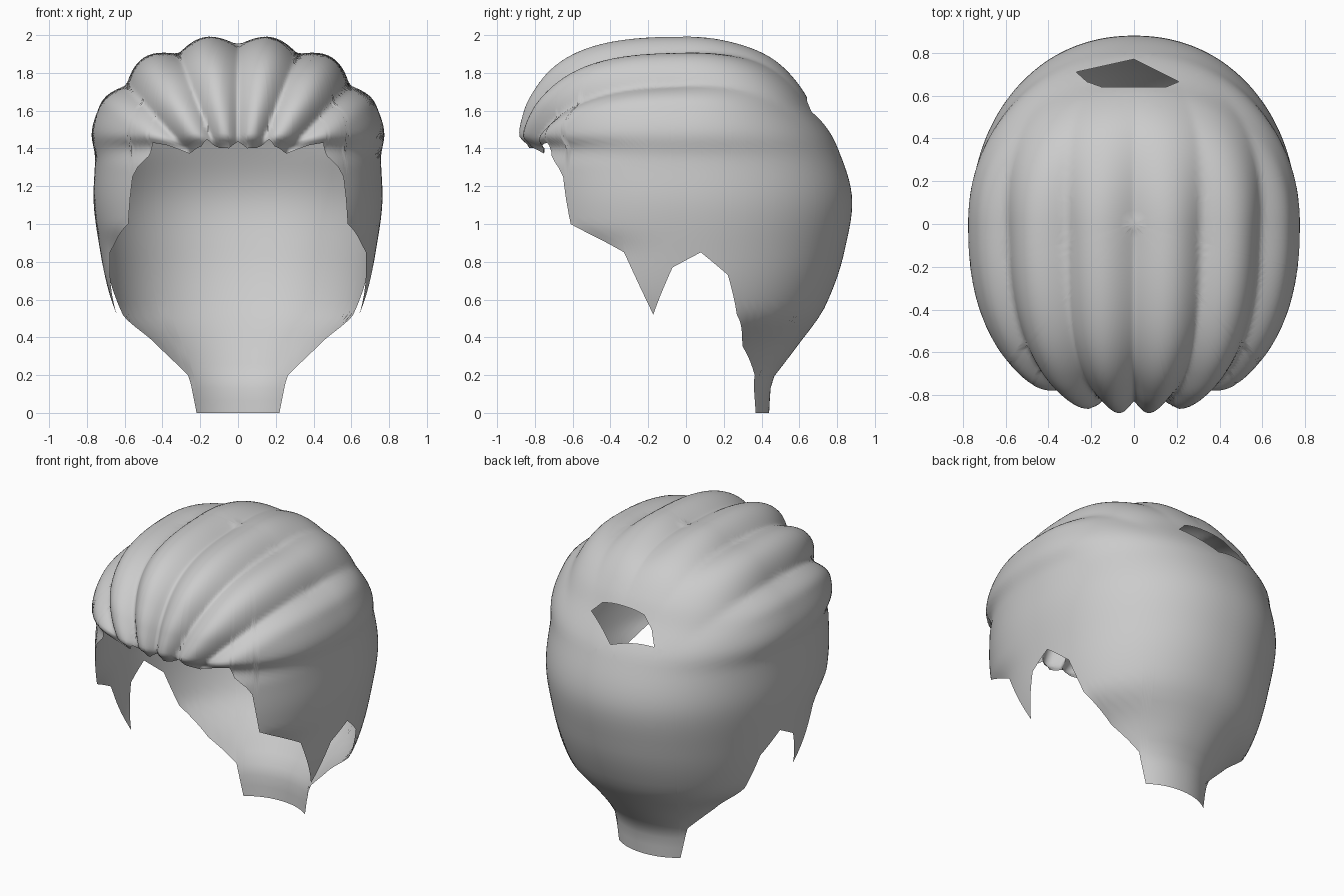
import bpy, bmesh, math
from mathutils import Vector

cube = bpy.data.objects.get("Cube")
if cube:
    bpy.data.objects.remove(cube)

TOP = 2.0
LOBE = math.radians(21.5)
ROWS = 60

# Shell profiles as (height, radius): sides, front and back
SIDE = [(0, .38), (.2, .40), (.35, .48), (.52, .65), (.8, .72), (1.15, .765), (1.35, .757),
        (1.47, .775), (1.62, .735), (1.75, .65), (1.88, .5), (1.95, .34), (1.99, .17), (2, 0)]
FRONT = [(0, .7), (.5, .76), (.85, .72), (1, .85), (1.3, .86), (1.4, .83), (1.47, .885),
         (1.6, .86), (1.73, .795), (1.84, .7), (1.94, .52), (1.99, .27), (2, 0)]
BACK = [(0, .44), (.15, .45), (.3, .55), (.57, .74), (.84, .835), (1.11, .88), (1.41, .8),
        (1.62, .67), (1.73, .605), (1.88, .46), (1.98, .2), (2, 0)]

# Lower hairline (x, y, z) from the middle of the fringe round to the nape
HAIRLINE = [(0, -.86, 1.46), (.05, -.86, 1.4), (.1, -.86, 1.41), (.165, -.85, 1.46),
            (.2, -.84, 1.41), (.28, -.82, 1.39), (.38, -.77, 1.42), (.45, -.73, 1.43),
            (.47, -.71, 1.36), (.52, -.66, 1.3), (.54, -.63, 1.25), (.57, -.6, 1),
            (.64, -.31, .85), (.63, -.17, .52), (.7, -.07, .77), (.74, .08, .85),
            (.68, .22, .73), (.6, .265, .52), (.42, .3, .35), (.27, .37, .2),
            (.22, .37, 0), (0, .44, 0)]
EDGE = [(math.atan2(x, -y), z) for x, y, z in HAIRLINE]

# Opening at the back of the crown, convex outline seen from above
HOLE = [(-.27, .71), (0, .77), (.21, .665), (.15, .64), (-.15, .64), (-.22, .665)]


def edge_height(angle):
    for (a, p), (b, q) in zip(EDGE, EDGE[1:]):
        if angle <= b:
            return p + (q - p) * (angle - a) / (b - a)
    return EDGE[-1][1]


def rooted(table):
    """Key a profile by the root of its depth, which keeps the crown round."""
    keys = [(math.sqrt(TOP - z), r) for z, r in reversed(table)]
    steps = [(q - p) / (b - a) for (a, p), (b, q) in zip(keys, keys[1:])]
    slopes = [steps[0]]
    for m, n in zip(steps, steps[1:]):
        slopes.append(2 * m * n / (m + n) if m * n > 0 else 0)
    return keys, slopes + [steps[-1]]


def radius(profile, s):
    """Monotone cubic through the profile keys."""
    keys, slopes = profile
    i = next((i for i in range(len(keys) - 2) if s <= keys[i + 1][0]), len(keys) - 2)
    (a, p), (b, q) = keys[i], keys[i + 1]
    h = b - a
    t = min(1, (s - a) / h)
    ease = t * t * (3 - 2 * t)
    bend = h * t * (1 - t) * (slopes[i] * (1 - t) - slopes[i + 1] * t)
    return p + (q - p) * ease + bend


def smooth(a, b, v):
    t = min(1, max(0, (v - a) / (b - a)))
    return t * t * (3 - 2 * t)


side, front, back = rooted(SIDE), rooted(FRONT), rooted(BACK)


def shell_point(theta, s):
    ahead = math.cos(theta) > 0
    depth = radius(front if ahead else back, s)
    sx, cy = math.sin(theta), -math.cos(theta)
    p = 2.35 if ahead else 2.12
    r = ((abs(sx) / radius(side, s)) ** p + (abs(cy) / depth) ** p) ** (-1 / p) if s > 0 else 0
    point = Vector((r * sx, r * cy, TOP - s * s))
    # Combed lobes fan out over the crown and fade towards the back
    centre = Vector((0, 0, 1.1))
    fan = abs(math.atan2(point.x, point.z - centre.z))
    groove = 1 - math.sqrt(math.sin(fan / LOBE * math.pi) ** 2 + .006)
    fade = smooth(.7, -.15, point.y) * smooth(1.25, 1.42, point.z)
    if fan > LOBE * 2.5:
        fade = 0
    return centre + (point - centre) * (1 - .07 * max(0, groove) * fade)


# Hair shell: columns round the head, rows from crown to hairline
half = {round(math.radians(i), 4) for i in range(180)}
half |= {round(a, 4) for a, z in EDGE[:-1]}
half = sorted(half)
angles = half + [math.pi] + [-a for a in reversed(half) if a > 0]

bm = bmesh.new()
crown = bm.verts.new(shell_point(0, 0))
columns = []
for a in angles:
    low = math.sqrt(TOP - edge_height(abs(a)))
    columns.append([bm.verts.new(shell_point(a, low * k / ROWS)) for k in range(1, ROWS + 1)])
# Level the crown tip with its first ring
crown.co.z = sum(c[0].co.z for c in columns) / len(columns)
for i, left in enumerate(columns):
    right = columns[(i + 1) % len(columns)]
    bm.faces.new((crown, left[0], right[0]))
    for k in range(ROWS - 1):
        bm.faces.new((left[k], left[k + 1], right[k + 1], right[k]))

# Cut the crown opening along its outline and remove the inside
planes = []
for (ax, ay), (bx, by) in zip(HOLE, HOLE[1:] + HOLE[:1]):
    planes.append((Vector((ax, ay, 0)), Vector((ay - by, bx - ax, 0)).normalized()))
for co, no in planes:
    near = [f for f in bm.faces if f.calc_center_median().y > .55
            and f.calc_center_median().z > 1.3 and abs(f.calc_center_median().x) < .35]
    geom = set(near) | {e for f in near for e in f.edges} | {v for f in near for v in f.verts}
    bmesh.ops.bisect_plane(bm, geom=list(geom), plane_co=co, plane_no=no, dist=1e-5)
inside = []
for f in bm.faces:
    c = f.calc_center_median()
    if c.z > 1.3 and all((c - co).dot(no) < 0 for co, no in planes):
        inside.append(f)
bmesh.ops.delete(bm, geom=inside, context='FACES')
bmesh.ops.recalc_face_normals(bm, faces=bm.faces)
if sum(f.normal.dot(f.calc_center_median() - Vector((0, 0, 1.1))) for f in bm.faces) < 0:
    bmesh.ops.reverse_faces(bm, faces=bm.faces)
for f in bm.faces:
    f.smooth = True

mesh = bpy.data.meshes.new("hair_shell")
bm.to_mesh(mesh)
bm.free()
hair = bpy.data.objects.new("hair_shell", mesh)
bpy.context.collection.objects.link(hair)

# Single plain grey
grey = bpy.data.materials.new("plain_grey")
grey.use_nodes = True
color = (.6, .6, .6, 1)
grey.diffuse_color = color
grey.node_tree.nodes["Principled BSDF"].inputs["Base Color"].default_value = color
mesh.materials.append(grey)
